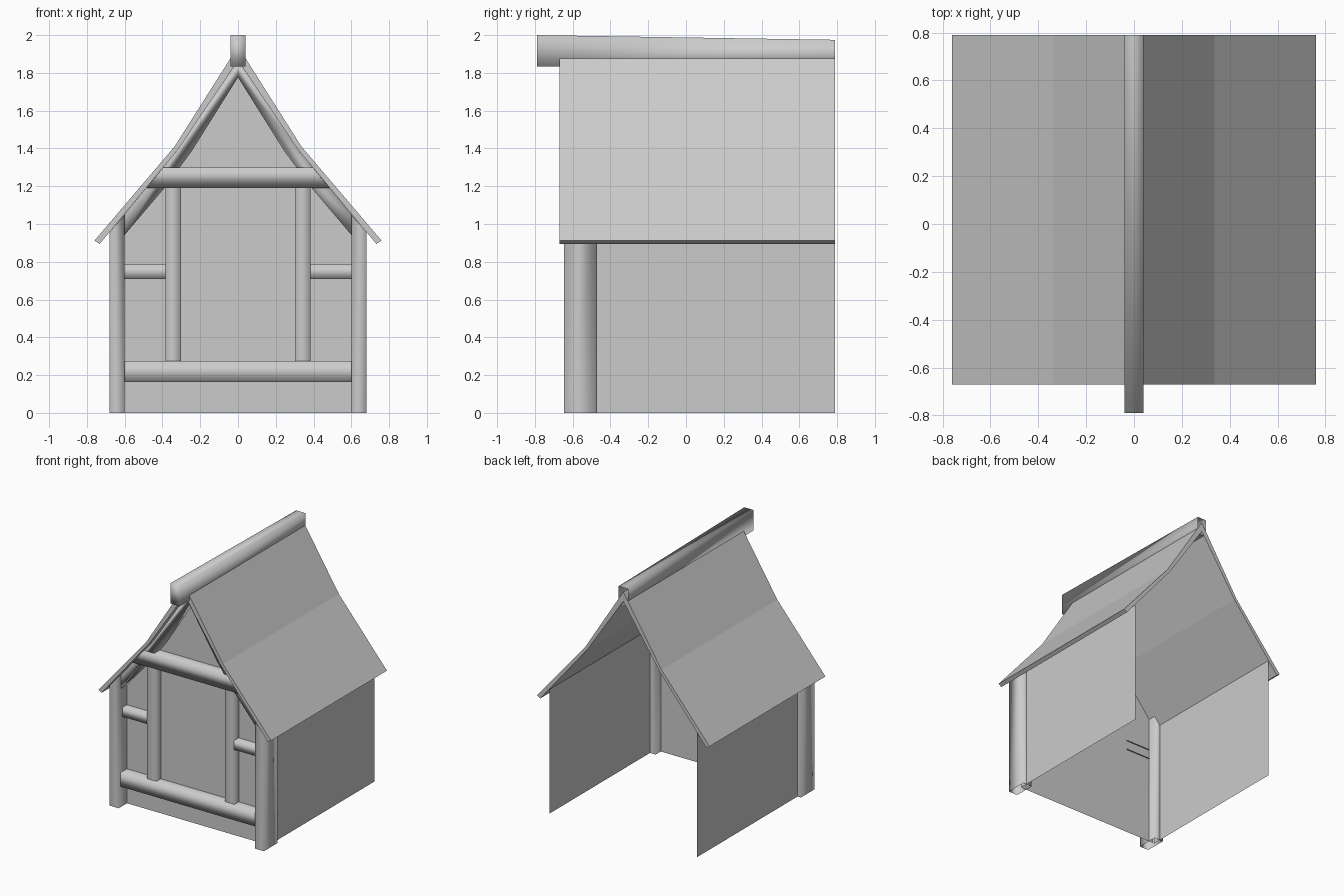
import bpy
import bmesh
from mathutils import Vector

cube = bpy.data.objects.get("Cube")
if cube:
    bpy.data.objects.remove(cube, do_unlink=True)

# One plain grey for the whole building
grey = bpy.data.materials.new("plain_grey")
grey.use_nodes = True
GREY = (0.6, 0.6, 0.6, 1)
grey.diffuse_color = GREY
grey.node_tree.nodes["Principled BSDF"].inputs["Base Color"].default_value = GREY


def finish(name, bm, smooth):
    """Turn a bmesh into a named object."""
    mesh = bpy.data.meshes.new(name)
    for face in bm.faces:
        face.smooth = smooth
    bm.to_mesh(mesh)
    bm.free()
    mesh.materials.append(grey)
    obj = bpy.data.objects.new(name, mesh)
    bpy.context.collection.objects.link(obj)
    return obj


def sheet(name, corners):
    """A single flat face."""
    bm = bmesh.new()
    bm.faces.new([bm.verts.new(co) for co in corners])
    return finish(name, bm, False)


def prism(name, outline, front, back, open_sides=(), smooth=False):
    """Extrude an (x, z) outline along y, leaving out faces toward open_sides."""
    bm = bmesh.new()
    face = bm.faces.new([bm.verts.new((x, front, z)) for x, z in outline])
    ext = bmesh.ops.extrude_face_region(bm, geom=[face], use_keep_orig=True)
    for item in ext["geom"]:
        if isinstance(item, bmesh.types.BMVert):
            item.co.y = back
    bm.normal_update()
    bmesh.ops.recalc_face_normals(bm, faces=bm.faces)
    bm.normal_update()
    gone = [f for f in bm.faces if any(f.normal.dot(d) > 0.6 for d in open_sides)]
    bmesh.ops.delete(bm, geom=gone, context="FACES")
    return finish(name, bm, smooth)


def rect(x0, x1, z0, z1):
    return [(x0, z0), (x1, z0), (x1, z1), (x0, z1)]


def mirrored(points):
    """The same points on the other side, in reverse order."""
    return [(-x, z) for x, z in reversed(points)]


BACK, UP, DOWN = Vector((0, 1, 0)), Vector((0, 0, 1)), Vector((0, 0, -1))
ENDS = (Vector((1, 0, 0)), Vector((-1, 0, 0)))
REAR = 0.79
WALL_Y = -0.54

# Roof: bent slopes of even thickness, joined under the ridge
outer = [(0.76, 0.912), (0.336, 1.41)]
inner = [(0.317, 1.395), (0.732, 0.895)]
roof = [(0, 1.865)] + inner + outer + [(0, 1.94)] + mirrored(inner + outer)
prism("roof", roof, -0.67, REAR)

# Ridge beam: hollow at the rear, top falling slightly toward the back
ridge = prism("ridge_beam", rect(-0.04, 0.04, 1.835, 2.0), -REAR, REAR, (BACK,), True)
for v in ridge.data.vertices:
    if v.co.y > 0 and v.co.z > 1.9:
        v.co.z = 1.975

# Front wall filling the gable
half = [(0.64, 0), (0.64, 1.005), (0.317, 1.395)]
gable = half + [(0, 1.865)] + mirrored(half)
sheet("front_wall", [(x, WALL_Y, z) for x, z in gable])

# Horizontal beams across the front
prism("sill_beam", rect(-0.6, 0.6, 0.163, 0.275), -0.62, WALL_Y, (BACK, *ENDS), True)
prism("collar_beam", [(-0.485, 1.19), (0.485, 1.19), (0.395, 1.3), (-0.395, 1.3)],
      -0.635, WALL_Y, (BACK, *ENDS), True)

# Bent rafters under the roof, meeting at the peak
under = [(0.246, 1.384), (0.39, 1.19), (0.602, 0.94)]
over = [(0.602, 1.05), (0.317, 1.395)]
rafters = [(0, 1.776)] + under + over + [(0, 1.865)] + mirrored(under + over)
prism("rafters", rafters, -0.615, WALL_Y, (BACK,), True)

for side, label in ((1, "left"), (-1, "right")):
    # Side wall: a single sheet facing outward
    corners = [(WALL_Y, 0), (REAR, 0), (REAR, 0.99), (WALL_Y, 0.99)]
    sheet(label + "_side_wall", [(side * 0.65, y, z) for y, z in corners[::side]])

    # Corner post, cut to the slope of the roof
    post = [(side * x, z) for x, z in [(0.6, 0), (0.68, 0), (0.68, 0.955), (0.6, 1.05)]]
    prism(label + "_corner_post", post, -0.645, -0.475, (UP, DOWN), True)

    # Door post and short rail
    prism(label + "_door_post", rect(side * 0.302, side * 0.385, 0.27, 1.195),
          -0.595, WALL_Y, (BACK, UP, DOWN), True)
    prism(label + "_short_rail", rect(side * 0.38, side * 0.605, 0.71, 0.785),
          -0.595, WALL_Y + 0.01, (BACK, *ENDS), True)
